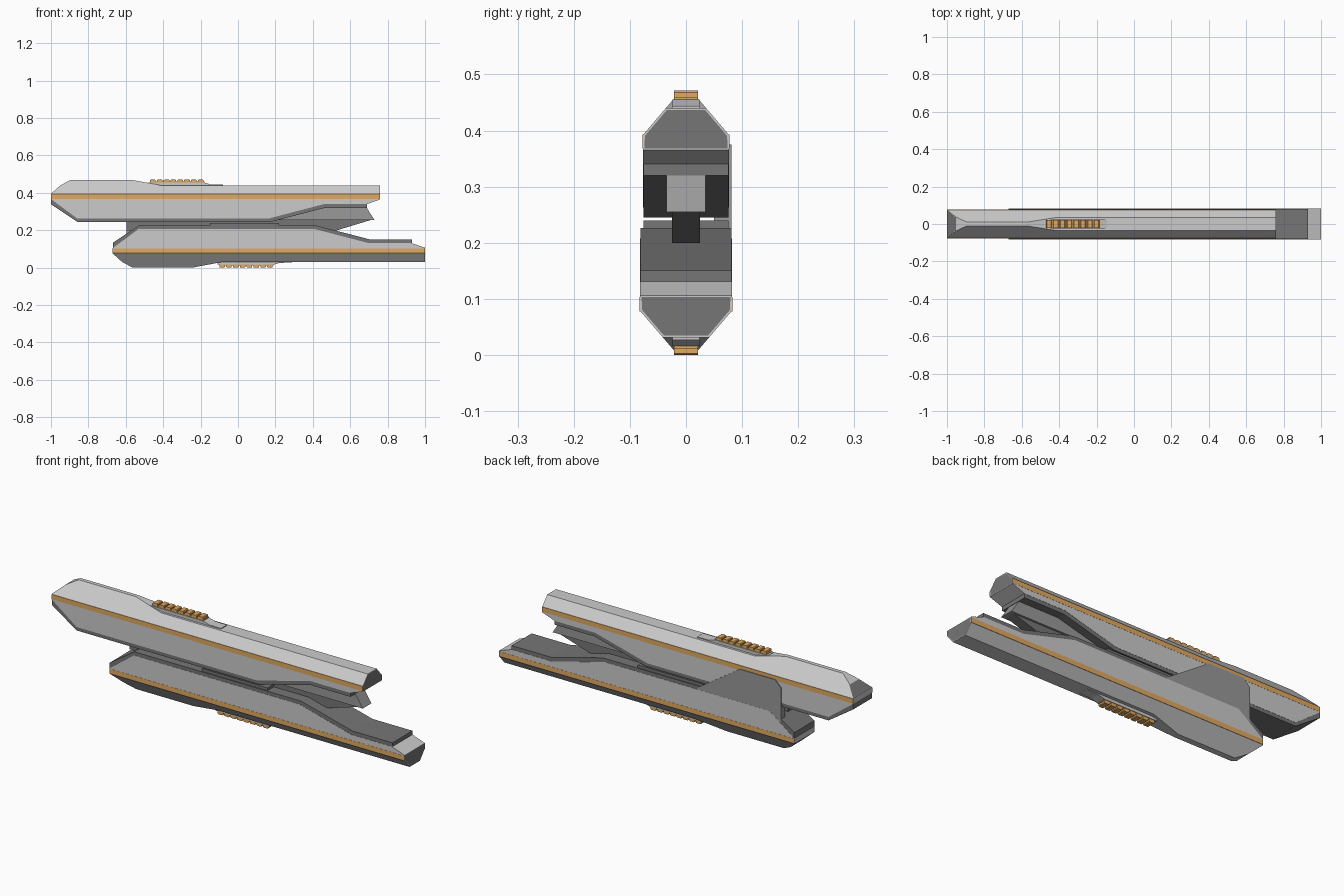
import bpy, bmesh
from mathutils import Vector

if "Cube" in bpy.data.objects:
    bpy.data.objects.remove(bpy.data.objects["Cube"])


def material(name, rgb):
    m = bpy.data.materials.new(name)
    m.diffuse_color = (*rgb, 1)
    m.use_nodes = True
    m.node_tree.nodes["Principled BSDF"].inputs["Base Color"].default_value = m.diffuse_color
    return m


GREY = material("light_grey", (0.62, 0.62, 0.62))
DARK = material("dark_grey", (0.18, 0.18, 0.18))
MID = material("mid_grey", (0.32, 0.32, 0.32))
ORANGE = material("orange", (0.75, 0.4, 0.12))
HEIGHT = 0.471  # the lower half is the upper half flipped within this height


def prism(name, pts, y0, y1, mat, flip=False, edit=None):
    """Extrude an (x, z) outline from y0 to y1."""
    bm = bmesh.new()
    vs = [bm.verts.new((x, y0, HEIGHT - z if flip else z)) for x, z in pts]
    face = bm.faces.new(vs)
    ext = bmesh.ops.extrude_face_region(bm, geom=[face])["geom"]
    moved = [v for v in ext if isinstance(v, bmesh.types.BMVert)]
    bmesh.ops.translate(bm, verts=moved, vec=(0, y1 - y0, 0))
    bmesh.ops.recalc_face_normals(bm, faces=bm.faces)
    if edit:
        edit(bm)
    mesh = bpy.data.meshes.new(name)
    bm.to_mesh(mesh)
    bm.free()
    ob = bpy.data.objects.new(name, mesh)
    bpy.context.collection.objects.link(ob)
    for m in ([mat] if not isinstance(mat, list) else mat):
        mesh.materials.append(m)
    return ob


def rect(x0, x1, z0, z1):
    return [(x0, z0), (x1, z0), (x1, z1), (x0, z1)]


def build_half(side, w, a, b, g, flip):
    """w: half width; a, b, g: x shifts of the left end, right end and grip."""

    def shape_shell(bm):
        # slanted outer shoulders
        for s in (-1, 1):
            co = Vector((0, s * w, HEIGHT - 0.392 if flip else 0.392))
            no = Vector((0, s * 0.76, -0.65 if flip else 0.65))
            cut = bmesh.ops.bisect_plane(bm, geom=bm.verts[:] + bm.edges[:] + bm.faces[:],
                                         plane_co=co, plane_no=no, clear_outer=True)["geom_cut"]
            edges = [e for e in cut if isinstance(e, bmesh.types.BMEdge)]
            bmesh.ops.holes_fill(bm, edges=edges, sides=0)
        bmesh.ops.recalc_face_normals(bm, faces=bm.faces)
        bm.normal_update()
        # dark end caps with a thin light rim
        ends = [f for f in bm.faces if abs(f.normal.x) > 0.57 and f.calc_area() > 0.006]
        bmesh.ops.inset_individual(bm, faces=ends, thickness=0.004)
        for f in ends:
            f.material_index = 1

    prism(side + "_shell",
          [(-1 + a, .395), (-.95 + a, .44), (-.895 + a, .47), (-.57 + a, .47), (-.41 + a, .44),
           (.76 + b, .44), (.76 + b, .365), (.69 + b, .34), (.46 + b, .34), (.165 + b, .263),
           (-.86 + a, .263), (-1 + a, .367)], -w, w, [GREY, DARK], flip, shape_shell)

    # dark lining along the inner edge
    prism(side + "_lining",
          [(-.999 + a, .375), (-.999 + a, .338), (-.86 + a, .245), (.175 + b, .245),
           (.465 + b, .32), (.69 + b, .32), (.69 + b, .345), (.44 + b, .345), (.15 + b, .285),
           (-.86 + a, .285)], -w + .001, w - .001, DARK, flip)

    # orange stripes on both sides
    for s, n in ((-1, "front"), (1, "back")):
        prism(f"{side}_{n}_stripe", rect(-.999 + a, .76 + b, .368, .393),
              s * (w - .003), s * (w + .0008), ORANGE, flip)

    # grip mount, grip base and ribs
    prism(side + "_grip_mount",
          [(-.48 + g, .435), (-.48 + g, .455), (-.18 + g, .455), (-.145 + g, .445),
           (-.08 + g, .444), (-.08 + g, .435)], -.024, .024, GREY, flip)
    prism(side + "_grip_base", rect(-.47 + g, -.18 + g, .452, .46), -.021, .021, ORANGE, flip)
    for i in range(8):
        x = -.47 + g + i * .0365
        prism(f"{side}_grip_rib_{i + 1}",
              [(x, .458), (x, .468), (x + .004, .471), (x + .026, .471), (x + .03, .468),
               (x + .03, .458)], -.021, .021, ORANGE, flip)


build_half("upper", .077, 0, 0, 0, False)
build_half("lower", .082, .33, .24, .37, True)

# spine joining the halves, and the arm that pokes out between them
prism("spine", [(-.595, .2), (.53, .2), (.72, .258), (-.595, .258)], -.025, .025, DARK)
prism("arm", [(.1, .255), (.73, .255), (.685, .325), (.4, .325)], -.035, .035, MID)
prism("spacer_plate", rect(-.15, .22, .222, .24), -.076, .076, DARK)

# cover plate on the back of the joint
prism("back_cover", [(-.595, .16), (-.595, .34), (-.56, .375), (-.36, .375), (-.12, .215), (-.12, .16)],
      .05, .0815, MID)
